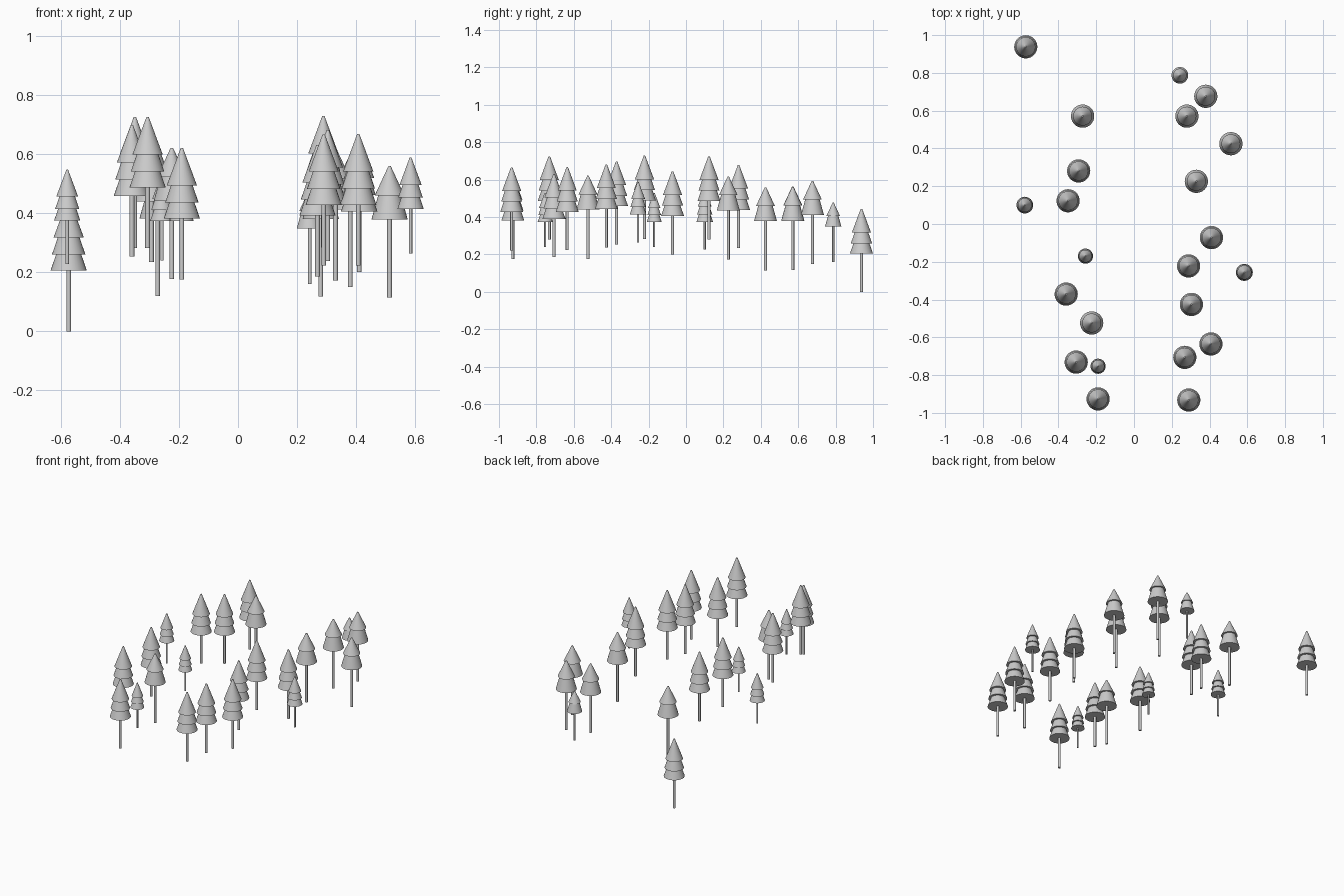
import bpy, bmesh, math

if "Cube" in bpy.data.objects:
    bpy.data.objects.remove(bpy.data.objects["Cube"])

FULL = 0.444   # height of a full-size tree
SIDES = 32

# crown tiers: (bottom z, top z, bottom radius, top radius) for a full-size tree
TIERS = {
    3: [(0.205, 0.285, 0.0615, 0.034),
        (0.260, 0.340, 0.0565, 0.029),
        (0.318, 0.444, 0.0510, 0.004)],
    2: [(0.263, 0.365, 0.0615, 0.033),
        (0.345, 0.444, 0.0500, 0.004)],
}


def frustum(bm, z0, z1, r0, r1, sides):
    """Closed ring-sided frustum standing on the z axis."""
    rings = []
    for z, r in ((z0, r0), (z1, r1)):
        rings.append([bm.verts.new((r * math.cos(2 * math.pi * i / sides),
                                    r * math.sin(2 * math.pi * i / sides), z))
                      for i in range(sides)])
    low, high = rings
    for i in range(sides):
        j = (i + 1) % sides
        f = bm.faces.new((low[i], low[j], high[j], high[i]))
        f.smooth = True
    bm.faces.new(low[::-1])
    bm.faces.new(high)
    # keep rims crisp
    for ring in rings:
        for i in range(sides):
            bm.edges.get((ring[i], ring[(i + 1) % sides])).smooth = False


def part_mesh(name, parts, sides):
    bm = bmesh.new()
    for p in parts:
        frustum(bm, *p, sides)
    me = bpy.data.meshes.new(name)
    bm.to_mesh(me)
    bm.free()
    return me


trunk_mesh = {n: part_mesh("trunk", [(0, t[0][0] + 0.03, 0.008, 0.008)], 16)
              for n, t in TIERS.items()}
crown_mesh = {n: part_mesh("crown", t, SIDES) for n, t in TIERS.items()}

# x, y, ground height, tree height, number of tiers
TREES = [
    # left row
    (-0.573, 0.938, 0.000, FULL, 3),
    (-0.272, 0.571, 0.119, FULL, 2),
    (-0.293, 0.281, 0.234, FULL, 3),
    (-0.349, 0.123, 0.281, FULL, 3),
    (-0.578, 0.100, 0.227, 0.320, 3),
    (-0.257, -0.170, 0.240, 0.290, 3),
    (-0.359, -0.371, 0.253, FULL, 3),
    (-0.224, -0.524, 0.177, FULL, 2),
    (-0.306, -0.731, 0.281, FULL, 3),
    (-0.190, -0.753, 0.240, 0.290, 3),
    (-0.190, -0.926, 0.176, FULL, 3),
    # right row
    (0.243, 0.787, 0.160, 0.318, 2),
    (0.380, 0.676, 0.149, FULL, 2),
    (0.280, 0.571, 0.117, FULL, 2),
    (0.513, 0.425, 0.115, FULL, 2),
    (0.330, 0.226, 0.172, FULL, 2),
    (0.410, -0.072, 0.201, FULL, 3),
    (0.289, -0.222, 0.284, FULL, 3),
    (0.584, -0.256, 0.263, 0.325, 3),
    (0.304, -0.426, 0.237, FULL, 3),
    (0.407, -0.635, 0.223, FULL, 3),
    (0.269, -0.706, 0.186, FULL, 3),
    (0.290, -0.932, 0.222, FULL, 3),
]

for i, (x, y, z, h, n) in enumerate(TREES, 1):
    for part, me in (("trunk", trunk_mesh[n]), ("crown", crown_mesh[n])):
        ob = bpy.data.objects.new(f"tree_{i:02d}_{part}", me)
        ob.location = (x, y, z)
        ob.scale = (h / FULL,) * 3
        bpy.context.collection.objects.link(ob)
